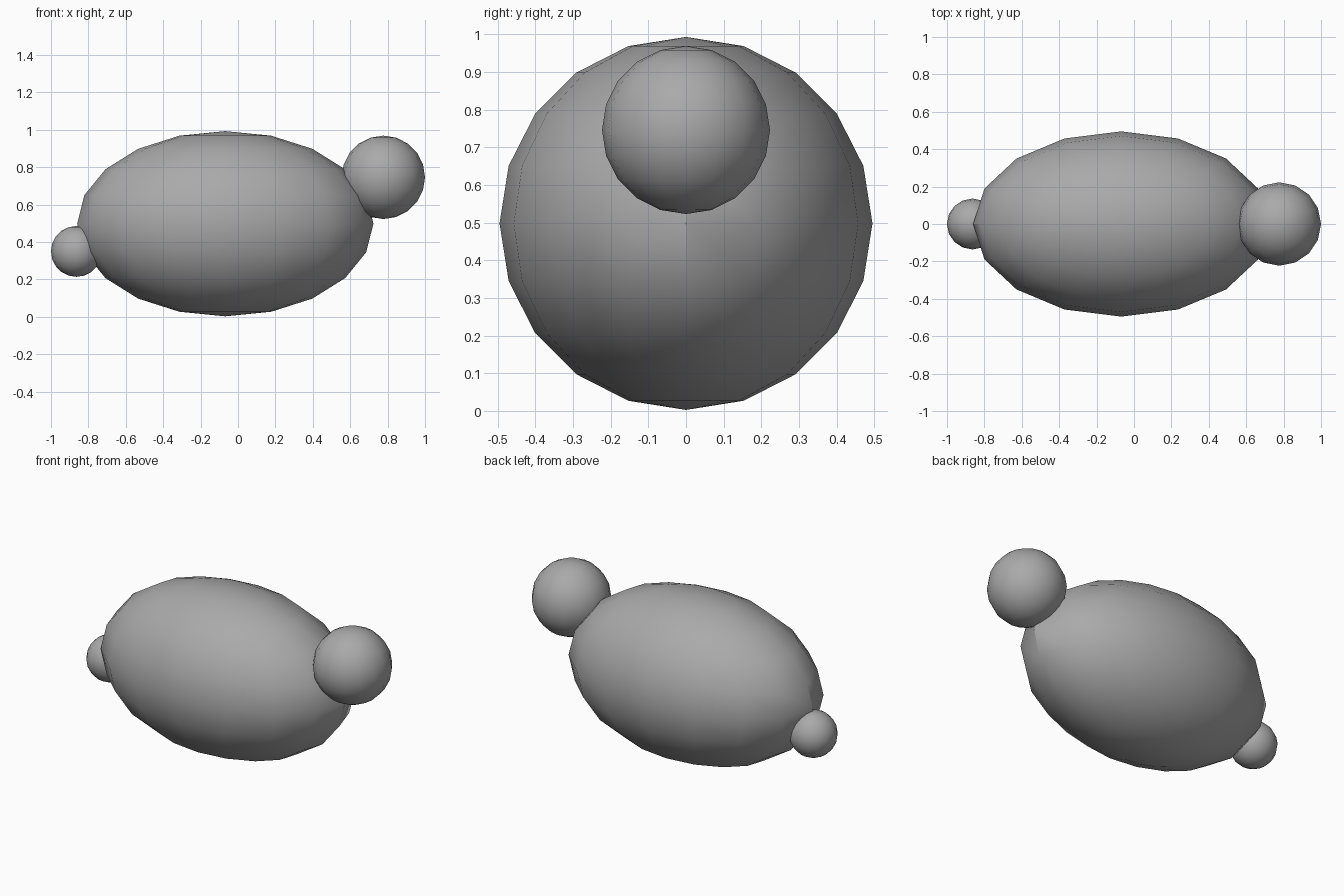
import bpy
import math

cube = bpy.data.objects.get("Cube")
if cube:
    bpy.data.objects.remove(cube, do_unlink=True)

# Single plain grey
grey = bpy.data.materials.new("plain_grey")
grey.use_nodes = True
colour = (0.4, 0.4, 0.4, 1)
grey.diffuse_color = colour
grey.node_tree.nodes["Principled BSDF"].inputs["Base Color"].default_value = colour


def ball(name, centre, radii):
    """Low-poly ellipsoid with its scale baked in, smooth except at sharp edges."""
    bpy.ops.mesh.primitive_uv_sphere_add(segments=16, ring_count=10, radius=1, location=centre)
    obj = bpy.context.object
    obj.name = name
    obj.scale = radii
    bpy.ops.object.transform_apply(location=False, rotation=False, scale=True)
    bpy.ops.object.shade_smooth_by_angle(angle=math.radians(30))
    obj.data.materials.append(grey)
    return obj


# Long body with a raised head at one end and a low tail at the other
ball("body", (-0.068, 0, 0.498), (0.792, 0.495, 0.495))
ball("head", (0.777, 0, 0.746), (0.223, 0.223, 0.223))
ball("tail", (-0.864, 0, 0.35), (0.136, 0.136, 0.136))
